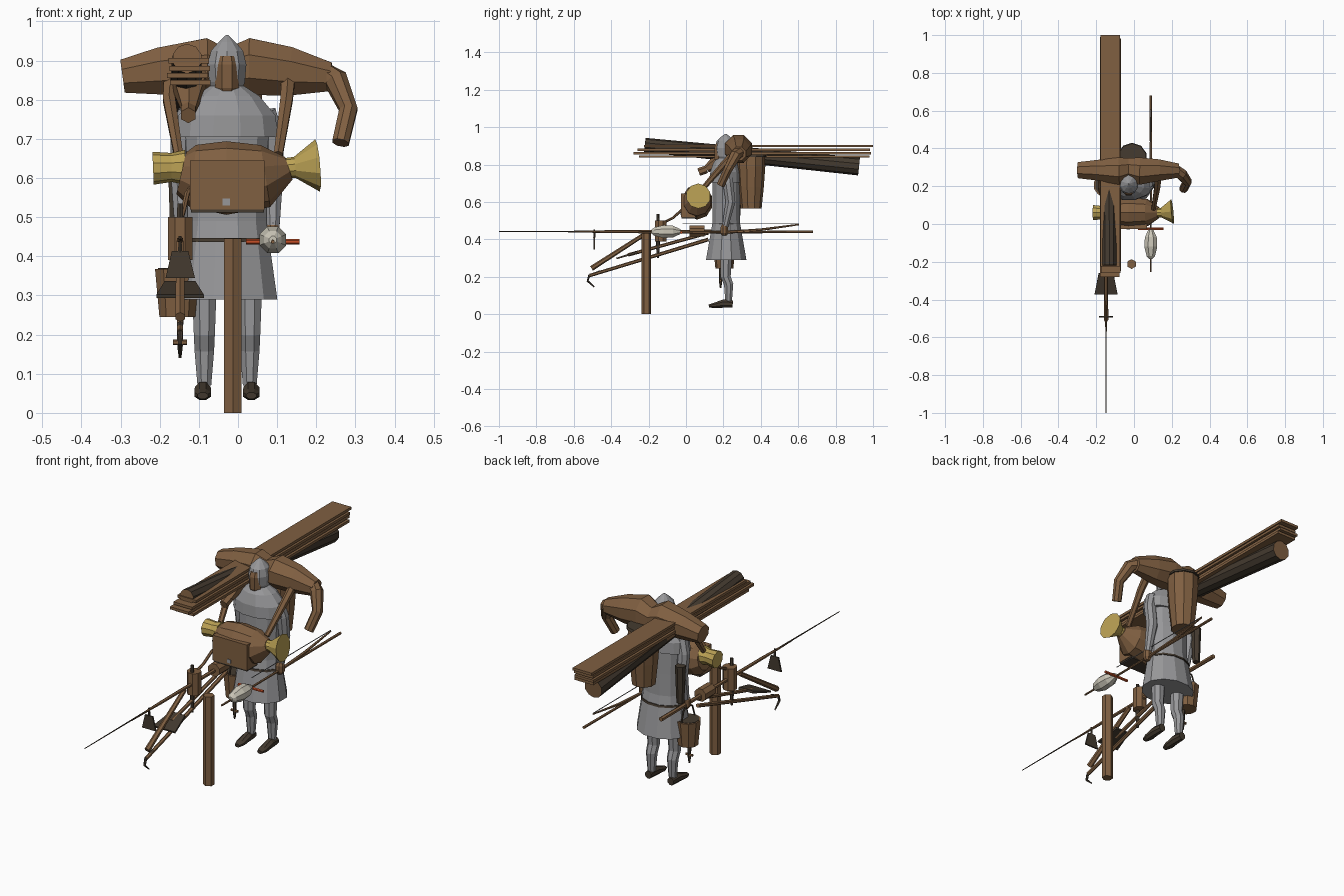
import bpy, bmesh, math
from mathutils import Vector


def material(name, rgb):
    m = bpy.data.materials.new(name)
    m.diffuse_color = (*rgb, 1)
    return m


BROWN = material("brown wood", (0.215, 0.115, 0.053))
DARK = material("dark brown", (0.058, 0.043, 0.029))
GREY = material("grey cloth", (0.31, 0.31, 0.32))
YELLOW = material("straw yellow", (0.50, 0.36, 0.09))
WHITE = material("off white wool", (0.60, 0.57, 0.48))
RED = material("orange red", (0.58, 0.08, 0.02))


def finish(name, bm, mat, end_mat=None):
    bmesh.ops.recalc_face_normals(bm, faces=bm.faces)
    me = bpy.data.meshes.new(name)
    bm.to_mesh(me)
    bm.free()
    me.materials.append(mat)
    if end_mat:
        me.materials.append(end_mat)
    ob = bpy.data.objects.new(name, me)
    bpy.context.collection.objects.link(ob)
    return ob


def tube(name, pts, radii, mat, n=8, phase=0.5, end_mat=None):
    """Sweep an n-sided ring along points; a radius is a number or a pair."""
    pts = [Vector(p) for p in pts]
    if not isinstance(radii, (list,)):
        radii = [radii] * len(pts)
    d = pts[-1] - pts[0]
    axis = min(range(3), key=lambda i: round(abs(d[i]), 3))
    ref = Vector([float(i == axis) for i in range(3)])
    if axis == 2 and abs(d.y) < abs(d.x):
        ref = Vector((0, 1, 0))
    bm = bmesh.new()
    rings = []
    for i, p in enumerate(pts):
        t = (pts[min(i + 1, len(pts) - 1)] - pts[max(i - 1, 0)]).normalized()
        u = (ref - t * ref.dot(t)).normalized()
        v = t.cross(u)
        r = radii[i] if isinstance(radii[i], tuple) else (radii[i], radii[i])
        ring = []
        for k in range(n):
            a = math.tau * (k + phase) / n
            ring.append(bm.verts.new(p + u * r[0] * math.cos(a) + v * r[1] * math.sin(a)))
        rings.append(ring)
    for a, b in zip(rings, rings[1:]):
        for k in range(n):
            bm.faces.new((a[k], a[(k + 1) % n], b[(k + 1) % n], b[k]))
    for ring in (rings[0], rings[-1]):
        f = bm.faces.new(ring)
        f.material_index = 1 if end_mat else 0
    return finish(name, bm, mat, end_mat)


def upright(name, x, y, profile, mat, n=8, phase=0.5):
    """Lathe-like part from (z, radius) pairs."""
    return tube(name, [(x, y, z) for z, r in profile], [r for z, r in profile], mat, n, phase)


def box(name, lo, hi, mat):
    bm = bmesh.new()
    bmesh.ops.create_cube(bm, size=1)
    for v in bm.verts:
        v.co = Vector([lo[i] if v.co[i] < 0 else hi[i] for i in range(3)])
    return finish(name, bm, mat)


CX = -0.028  # centre of the figure
PX = -0.148  # line of the long pole

# standing post
upright("post", -0.013, -0.212, [(0, 0.026), (0.445, 0.026)], BROWN, 6)

# figure: legs, boots, arms, hands
for side, word in ((-1, "right"), (1, "left")):
    x = CX + side * 0.058
    tube(word + "_leg", [(x, 0.215, 0.32), (x, 0.212, 0.2), (x, 0.228, 0.16), (x, 0.228, 0.07)],
         [0.034, 0.029, 0.027, 0.019], GREY)
    tube(word + "_boot", [(x + side * 0.004, y, z) for y, z in ((0.25, 0.055), (0.2, 0.057), (0.15, 0.047), (0.122, 0.044))],
         [(0.018, 0.02), (0.022, 0.024), (0.023, 0.015), (0.014, 0.009)], DARK)
    ax = CX + side * 0.117
    tube(word + "_arm", [(ax - side * 0.02, 0.215, 0.77), (ax, 0.225, 0.7), (ax, 0.238, 0.6), (ax, 0.21, 0.47)],
         [0.03, 0.03, 0.028, 0.018], GREY)
    upright(word + "_hand", ax, 0.205, [(0.42, 0.012), (0.435, 0.022), (0.465, 0.022), (0.48, 0.014)], BROWN)

# tunic, belt, shoulder cape, hood and face
upright("tunic", CX, 0.215, [(0.29, (0.133, 0.112)), (0.49, (0.104, 0.076)), (0.6, (0.105, 0.075)),
                             (0.72, (0.11, 0.075))], GREY, 12)
upright("belt", CX, 0.215, [(0.437, (0.114, 0.09)), (0.447, (0.113, 0.088))], DARK, 12)
upright("shoulder_cape", CX, 0.21, [(0.705, (0.135, 0.085)), (0.76, (0.128, 0.083)), (0.81, (0.085, 0.066)),
                                    (0.835, (0.045, 0.045))], GREY, 12)
upright("hood", CX, 0.212, [(0.81, 0.036), (0.845, (0.048, 0.052)), (0.89, (0.052, 0.058)), (0.925, (0.043, 0.048)),
                            (0.948, (0.022, 0.025)), (0.965, 0.003)], GREY, 10)
upright("face", CX, 0.187, [(0.805, 0.024), (0.83, (0.033, 0.037)), (0.89, (0.034, 0.039)), (0.912, (0.028, 0.03))], BROWN)

# water skin slung across the shoulders, with bent neck
tube("water_skin", [(-0.295, 0.285, 0.86), (-0.2, 0.285, 0.873), (-0.08, 0.28, 0.885), (-0.03, 0.29, 0.872),
                    (0.03, 0.28, 0.885), (0.13, 0.285, 0.872), (0.235, 0.283, 0.858)],
     [0.046, (0.058, 0.065), 0.078, 0.064, 0.078, (0.062, 0.068), 0.04], BROWN)
tube("water_skin_neck", [(0.215, 0.283, 0.865), (0.25, 0.265, 0.85), (0.282, 0.225, 0.775), (0.262, 0.185, 0.69)],
     [0.034, 0.032, 0.025, 0.023], BROWN)
# straps and drinking spout
for name, a, b in (("left_strap", 0.128, 0.103), ("right_strap", -0.172, -0.152)):
    tube(name, [(a, 0.25, 0.85), (a - 0.004, 0.2, 0.8), (b, 0.08, 0.66)], [0.02, 0.018, 0.013], BROWN, 6)
tube("spout", [(-0.125, 0.27, 0.87), (-0.125, 0.19, 0.835), (-0.125, 0.11, 0.775)], [0.058, 0.045, 0.02], BROWN, 6)
tube("spout_stopper", [(-0.127, 0.11, 0.775), (-0.127, 0.068, 0.76)], 0.021, BROWN, 6)

# keg carried in front with yellow ends
tube("keg", [(x, 0.06, z) for x, z in ((-0.145, 0.612), (-0.115, 0.605), (-0.03, 0.6), (0.07, 0.605), (0.13, 0.625))],
     [(0.055, 0.055), (0.075, 0.08), (0.084, 0.094), (0.075, 0.08), (0.03, 0.03)], BROWN, 10)
box("keg_pouch", (-0.122, -0.027, 0.52), (0.068, 0.05, 0.645), BROWN)
box("keg_pouch_edge", (-0.12, -0.024, 0.512), (0.066, 0.06, 0.521), DARK)
box("pouch_buckle", (-0.04, -0.03, 0.53), (-0.02, -0.026, 0.548), GREY)
tube("keg_bung", [(-0.217, 0.06, 0.625), (-0.17, 0.06, 0.627), (-0.135, 0.06, 0.627)], [0.042, 0.037, 0.045], YELLOW, 10)
tube("keg_funnel", [(0.12, 0.06, 0.625), (0.145, 0.06, 0.627), (0.203, 0.066, 0.632)], [0.026, 0.027, 0.067], YELLOW, 10)

# basket on the back
upright("back_basket", -0.01, 0.348, [(0.565, 0.056), (0.68, 0.068), (0.79, 0.076), (0.845, 0.074)], BROWN, 10)
upright("basket_lid", -0.01, 0.35, [(0.842, 0.08), (0.855, 0.076)], DARK, 10)

# planks and log on the shoulder
for i, (z, y0, y1, dx) in enumerate(((0.843, -0.25, 0.98, 0.004), (0.861, -0.28, 0.99, -0.003),
                                     (0.879, -0.26, 0.985, 0.003), (0.899, -0.225, 1.0, 0))):
    box("plank_%d" % i, (-0.178 + dx, y0, z - 0.006), (-0.074 + dx, y1, z + 0.007), BROWN)
tube("log", [(-0.13, -0.22, 0.905), (-0.135, 0.925, 0.79)], [0.038, 0.048], DARK, 10, end_mat=BROWN)

# long pole with a thin iron spike
tube("pole", [(PX, -0.63, 0.441), (PX, -0.4, 0.442), (PX, 0.41, 0.442)], [0.003, 0.008, 0.011], BROWN, 6)
tube("pole_spike", [(PX, -1.0, 0.442), (PX, -0.5, 0.443)], [0.002, 0.004], DARK, 6)
tube("pole_block", [(PX, 0.02, 0.445), (PX, 0.1, 0.445)], 0.033, BROWN, 8)

# mallet on the pole, its pin and hose
upright("mallet_head", PX, -0.135, [(0.39, 0.034), (0.5, 0.034)], BROWN, 8)
upright("mallet_pin", PX, -0.15, [(0.3, 0.006), (0.36, 0.01), (0.5, 0.009), (0.535, 0.008)], DARK, 6)
tube("hose", [(PX, -0.12, 0.49), (-0.14, -0.07, 0.515), (-0.13, -0.02, 0.56), (-0.115, 0.01, 0.58)], 0.007, BROWN, 6)

# hanging plate
bm = bmesh.new()
for y in (-0.494, -0.486):
    bm.verts.ensure_lookup_table()
    for x, z in ((-0.185, 0.345), (-0.11, 0.345), (-0.127, 0.413), (-0.169, 0.413)):
        bm.verts.new((x, y, z))
bmesh.ops.convex_hull(bm, input=bm.verts)
finish("hanging_plate", bm, DARK)
upright("plate_hook", PX, -0.49, [(0.41, 0.006), (0.452, 0.004)], DARK, 6)

# diagonal stick, spade, and hooked rod
tube("diagonal_stick", [(PX, -0.505, 0.245), (PX, -0.21, 0.435)], [0.014, 0.011], BROWN, 6)
tube("spade_handle", [(PX, -0.31, 0.317), (PX, 0.12, 0.435)], 0.009, BROWN, 6)
tube("spade_blade", [(PX, -0.372, 0.298), (PX, -0.26, 0.332)], [(0.086, 0.006), (0.055, 0.008)], DARK, 4)
tube("hooked_rod", [(PX, -0.515, 0.207), (PX, 0.12, 0.40)], [0.009, 0.01], BROWN, 6)
tube("rod_hook", [(PX, -0.46, 0.226), (PX, -0.518, 0.205), (PX, -0.526, 0.178), (PX, -0.49, 0.145)],
     [0.009, 0.007, 0.006, 0.003], DARK, 6)

# bucket hanging from the pole, with handle and small peg below
upright("bucket", -0.155, 0.205, [(0.245, 0.048), (0.368, 0.06)], BROWN, 10)
upright("bucket_inside", -0.155, 0.205, [(0.366, 0.052), (0.37, 0.052)], DARK, 10)
for s in (-1, 1):
    tube("bucket_handle", [(-0.155, 0.205 + s * 0.055, 0.36), (-0.155, 0.205 + s * 0.035, 0.42), (-0.155, 0.205, 0.445)],
         0.004, DARK, 6)
upright("peg", PX, 0.185, [(0.14, 0.004), (0.17, 0.008), (0.25, 0.01)], DARK, 6)
tube("peg_cross", [(-0.166, 0.185, 0.18), (-0.13, 0.185, 0.18)], 0.007, BROWN, 6)

# dark sheath behind the arm
upright("sheath", -0.158, 0.27, [(0.475, 0.018), (0.66, 0.025)], DARK, 6)

# distaff: rod, wool, red cross stick, bent rod and cord
tube("distaff_rod", [(0.089, -0.255, 0.437), (0.089, 0.68, 0.441)], [0.005, 0.007], BROWN, 6)
tube("wool", [(0.089, y, 0.442) for y in (-0.185, -0.17, -0.12, -0.07, -0.03)],
     [0.01, 0.024, 0.037, 0.034, 0.014], WHITE, 8)
tube("red_stick", [(0.02, -0.025, 0.437), (0.157, -0.025, 0.437)], 0.007, RED, 6)
tube("bent_rod", [(0.089, 0.2, 0.437), (0.089, 0.4, 0.452), (0.089, 0.605, 0.48)], [0.008, 0.007, 0.004], BROWN, 6)
tube("cord", [(0.089, -0.02, 0.485), (0.089, 0.605, 0.484)], 0.002, GREY, 4)
